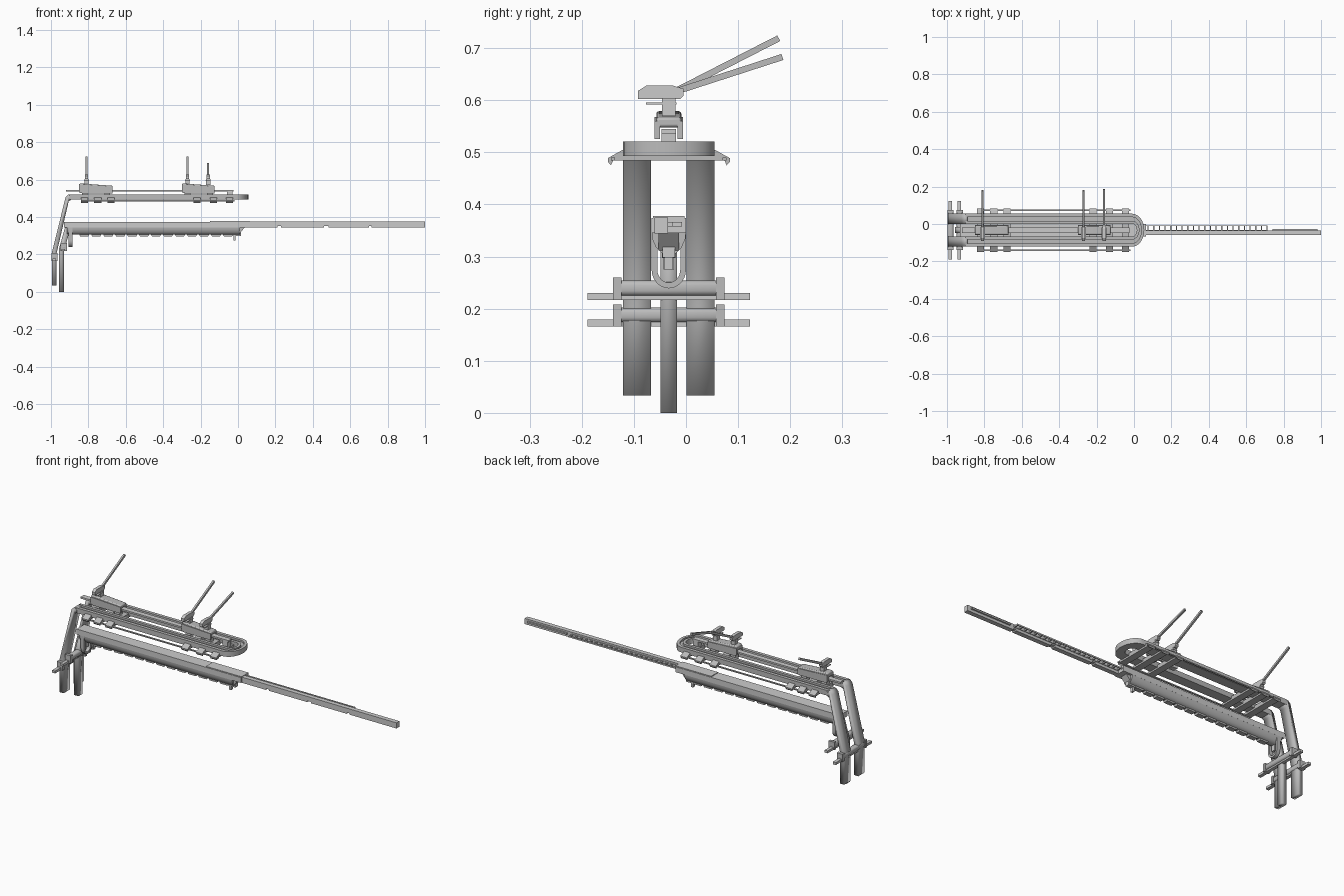
import bpy, bmesh, math
from mathutils import Vector

if "Cube" in bpy.data.objects:
    bpy.data.objects.remove(bpy.data.objects["Cube"])

YC = -0.033  # mirror plane of the rig
DARK = bpy.data.materials.new("dark_grey")
DARK.diffuse_color = (0.5, 0.5, 0.5, 1.0)
DARK.use_nodes = True
DARK.node_tree.nodes["Principled BSDF"].inputs["Base Color"].default_value = DARK.diffuse_color


def prism(name, pts, axis, a, b, bevel=0.0, smooth=0, dark=False):
    """Extrude a 2D outline along an axis: x -> (y,z), y -> (x,z), z -> (x,y)."""
    def place(p, t):
        return {'x': (t, p[0], p[1]), 'y': (p[0], t, p[1]), 'z': (p[0], p[1], t)}[axis]
    bm = bmesh.new()
    face = bm.faces.new([bm.verts.new(place(p, a)) for p in pts])
    ext = bmesh.ops.extrude_face_region(bm, geom=[face])
    verts = [g for g in ext['geom'] if isinstance(g, bmesh.types.BMVert)]
    bmesh.ops.translate(bm, verts=verts, vec=Vector(place((0, 0), b - a)))
    bmesh.ops.recalc_face_normals(bm, faces=bm.faces[:])
    me = bpy.data.meshes.new(name)
    bm.to_mesh(me)
    bm.free()
    ob = bpy.data.objects.new(name, me)
    bpy.context.collection.objects.link(ob)
    if dark:
        me.materials.append(DARK)
    if bevel:
        m = ob.modifiers.new("bevel", 'BEVEL')
        m.width, m.segments = bevel, 2
    if smooth:
        bpy.context.view_layer.objects.active = ob
        ob.select_set(True)
        bpy.ops.object.shade_smooth_by_angle(angle=math.radians(smooth))
        ob.select_set(False)
    return ob


def box(name, x0, x1, y0, y1, z0, z1, **kw):
    return prism(name, [(x0, y0), (x1, y0), (x1, y1), (x0, y1)], 'z', z0, z1, **kw)


def arc(cx, cy, rx, ry, a0, a1, n=14):
    return [(cx + rx * math.cos(math.radians(a0 + (a1 - a0) * i / n)),
             cy + ry * math.sin(math.radians(a0 + (a1 - a0) * i / n))) for i in range(n + 1)]


def mirrored(pts):
    """Full y-z outline from its half, top centre excluded, given as (offset, z)."""
    return [(YC + y, z) for y, z in pts] + [(YC - y, z) for y, z in reversed(pts)]


def u_rail(name, ro, ri, rx_o, rx_i, z0, z1):
    """Long U seen from above: two straight runs joined by a round end."""
    x0, xc = -0.90, -0.01
    pts = [(x0, YC - ro)] + arc(xc, YC, rx_o, ro, -90, 90) + [(x0, YC + ro)]
    pts += [(x0, YC + ri)] + arc(xc, YC, rx_i, ri, 90, -90) + [(x0, YC - ri)]
    return prism(name, pts, 'z', z0, z1, smooth=35, dark=True)


# Upper looped rail: base plate plus raised inner and outer lips
u_rail("upper_rail_base", 0.088, 0.034, 0.065, 0.025, 0.493, 0.511)
u_rail("upper_rail_outer_lip", 0.088, 0.070, 0.065, 0.050, 0.511, 0.521)
u_rail("upper_rail_inner_lip", 0.050, 0.034, 0.039, 0.025, 0.511, 0.521)

# Bent outer legs, mirrored
leg = [(-0.89, 0.521), (-0.908, 0.519), (-0.922, 0.505), (-0.995, 0.21), (-0.995, 0.033),
       (-0.97, 0.033), (-0.97, 0.205), (-0.905, 0.485), (-0.89, 0.493)]
for side, s in (("left", 1), ("right", -1)):
    a, b = sorted((YC + s * 0.034, YC + s * 0.088))
    prism("outer_leg_" + side, leg, 'y', a, b, smooth=100, dark=True)
    # Slim side strip carried by the cross bar tips
    y = YC + s * 0.107
    box("side_strip_" + side, -0.84, -0.02, y - 0.004, y + 0.004, 0.484, 0.49, dark=True)

# Cross bars with sloping ends and drooping tips under the upper rail
bar = mirrored([(0.088, 0.505), (0.117, 0.489), (0.117, 0.482), (0.111, 0.475), (0.107, 0.484)])
for i, x in enumerate((-0.82, -0.75, -0.68, -0.22, -0.13, -0.045)):
    prism(f"cross_bar_{i}", bar, 'x', x - 0.019, x + 0.019, dark=True)

# Guide rod between the rails and its supports
box("guide_rod", -0.92, -0.025, YC - 0.014, YC + 0.014, 0.536, 0.545)
for i, x in enumerate((-0.82, -0.70, -0.27, -0.15, -0.045)):
    box(f"guide_support_{i}", x - 0.015, x + 0.015, YC - 0.014, YC + 0.014, 0.495, 0.537)


def carriage(name, x0, x1):
    """Saddle over the guide rod: side cheeks and a sloping wedge top."""
    for s in (-1, 1):
        a, b = sorted((YC + s * 0.017, YC + s * 0.027))
        prism(f"{name}_cheek_{s}", [(x0, 0.531), (x0 + 0.02, 0.526), (x1, 0.526), (x1, 0.56),
                                    (x0, 0.568)], 'y', a, b, dark=True)
    prism(name + "_top", [(x0, 0.552), (x1, 0.548), (x1, 0.567), (x0 + 0.01, 0.579),
                          (x0, 0.577)], 'y', YC - 0.024, YC + 0.024, bevel=0.005, smooth=60,
          dark=True)


def lever(name, x, tip_y, tip_z):
    """Post, washer plate, hub block and long raised handle."""
    box(name + "_post", x - 0.012, x + 0.012, YC - 0.013, YC + 0.013, 0.57, 0.604)
    box(name + "_plate", x - 0.013, x + 0.013, -0.077, -0.018, 0.592, 0.596)
    prism(name + "_hub", [(-0.092, 0.602), (-0.012, 0.602), (-0.005, 0.608), (-0.005, 0.622),
                          (-0.025, 0.628), (-0.076, 0.628), (-0.092, 0.618)], 'x',
          x - 0.009, x + 0.009)
    a, b = Vector((-0.025, 0.615)), Vector((tip_y, tip_z))
    d = (b - a).normalized()
    n = Vector((-d.y, d.x)) * 0.006
    prism(name + "_handle", [a - n, b - n, b + n, a + n], 'x', x - 0.005, x + 0.005, dark=True)


carriage("rear_carriage", -0.85, -0.67)
carriage("front_carriage", -0.30, -0.125)
lever("rear_lever", -0.81, 0.178, 0.719)
lever("middle_lever", -0.27, 0.178, 0.719)
lever("front_lever", -0.16, 0.185, 0.683)

# Lower beam: flange on top of a tapered rounded belly
prism("beam_body", mirrored([(0.033, 0.35), (0.032, 0.335), (0.025, 0.318), (0.013, 0.306)]),
      'x', -0.915, 0.01, smooth=50, dark=True)
prism("beam_nose", [(0.01, 0.312), (0.04, 0.35), (0.01, 0.35)], 'y', YC - 0.02, YC + 0.02, dark=True)
box("beam_flange", -0.93, 0.065, YC - 0.033, YC + 0.033, 0.345, 0.374)
box("beam_cap", -0.15, 0.065, YC - 0.030, YC + 0.030, 0.374, 0.378)
box("beam_stop_pin", -0.025, -0.013, YC - 0.008, YC + 0.008, 0.275, 0.31)
box("beam_stop_block", -0.04, 0.015, YC - 0.012, YC + 0.012, 0.298, 0.325)
for i in range(13):
    x = -0.85 + i * 0.064
    prism(f"beam_tooth_{i}", [(x, 0.308), (x + 0.056, 0.308), (x + 0.05, 0.297),
                              (x + 0.006, 0.297)], 'y', YC - 0.013, YC + 0.013, dark=True)

# Extending slide with its ladder rack
box("slide_bar", 0.0, 1.0, -0.060, -0.035, 0.351, 0.375)
for i, (a, b) in enumerate(((0.06, 0.21), (0.23, 0.46), (0.485, 0.70), (0.715, 1.0))):
    box(f"slide_lip_{i}", a, b, -0.060, -0.035, 0.344, 0.351)
box("rack_inner_edge", 0.05, 0.715, -0.036, -0.032, 0.358, 0.366)
box("rack_outer_edge", 0.05, 0.715, -0.012, -0.008, 0.358, 0.366)
for i in range(22):
    x = 0.075 + i * 0.0303
    box(f"rack_rung_{i}", x - 0.003, x + 0.003, -0.035, -0.009, 0.358, 0.366)
box("slide_end_strip", 0.74, 0.98, -0.036, -0.026, 0.358, 0.366)

# Central leg carrying the beam
prism("central_leg", [(-0.957, 0.0), (-0.93, 0.0), (-0.93, 0.215), (-0.895, 0.345),
                      (-0.922, 0.355), (-0.957, 0.23)], 'y', YC - 0.016, YC + 0.016,
      smooth=100, dark=True)

# Hanging yoke under the rear of the beam
yoke = [(YC - 0.033, 0.345)] + arc(YC, 0.275, 0.033, 0.036, 180, 360) + [(YC + 0.033, 0.345)]
yoke += [(YC + 0.022, 0.345)] + arc(YC, 0.275, 0.022, 0.025, 360, 180) + [(YC - 0.022, 0.345)]
prism("beam_yoke", yoke, 'x', -0.905, -0.885, smooth=35, dark=True)
box("yoke_tongue", -0.90, -0.888, YC - 0.01, YC + 0.01, 0.275, 0.345)

# Clamp blocks across the legs, each with a through pin
for name, x, z0, z1 in (("rear_clamp", -0.983, 0.166, 0.208), ("front_clamp", -0.934, 0.217, 0.260)):
    box(name + "_bar", x - 0.014, x + 0.017, YC - 0.107, YC + 0.107, z0 + 0.008, z1 - 0.006,
        bevel=0.009, smooth=100, dark=True)
    for s in (-1, 1):
        y = YC + s * 0.099
        box(f"{name}_end_{s}", x - 0.015, x + 0.019, y - 0.008, y + 0.008, z0, z1, dark=True)
    box(name + "_pin", x - 0.009, x + 0.009, YC - 0.156, YC + 0.156, z0, z0 + 0.013)
